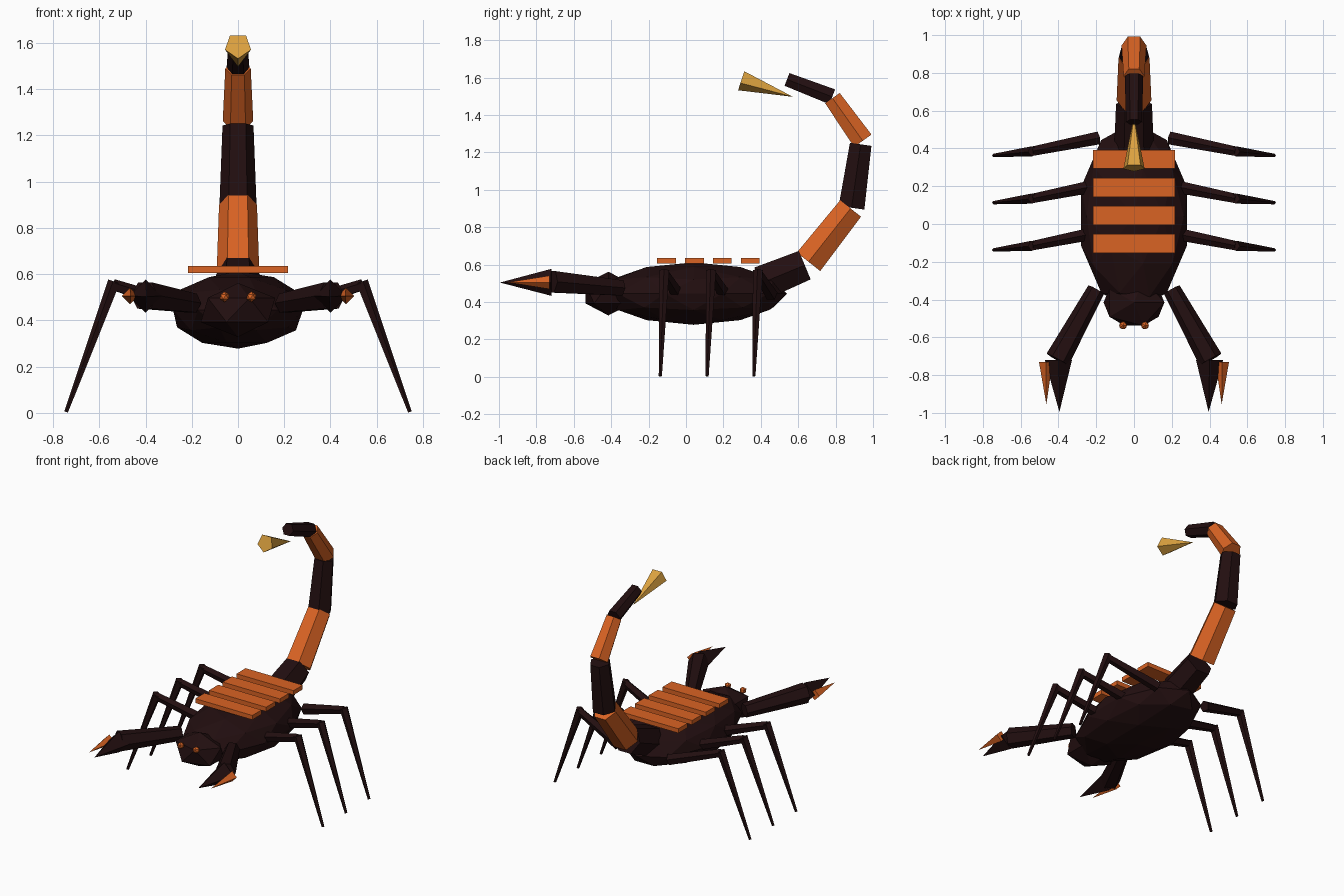
import bpy, bmesh, math
from mathutils import Vector

if "Cube" in bpy.data.objects:
    bpy.data.objects.remove(bpy.data.objects["Cube"])


def material(name, rgb):
    m = bpy.data.materials.new(name)
    m.diffuse_color = (*rgb, 1)
    m.use_nodes = True
    m.node_tree.nodes["Principled BSDF"].inputs["Base Color"].default_value = m.diffuse_color
    return m


DARK = material("dark_shell", (0.016, 0.0045, 0.005))
ORANGE = material("orange_shell", (0.70, 0.125, 0.017))
GOLD = material("gold_sting", (0.72, 0.36, 0.05))


def finish(bm, name, mat):
    bmesh.ops.recalc_face_normals(bm, faces=bm.faces)
    mesh = bpy.data.meshes.new(name)
    bm.to_mesh(mesh)
    bm.free()
    mesh.materials.append(mat)
    ob = bpy.data.objects.new(name, mesh)
    bpy.context.collection.objects.link(ob)
    return ob


def ball(name, centre, size, subdivisions, mat):
    bm = bmesh.new()
    bmesh.ops.create_icosphere(bm, subdivisions=subdivisions, radius=1)
    for v in bm.verts:
        v.co = Vector(a * b + c for a, b, c in zip(v.co, size, centre))
    return finish(bm, name, mat)


def box(name, centre, size, mat):
    bm = bmesh.new()
    bmesh.ops.create_cube(bm, size=1)
    for v in bm.verts:
        v.co = Vector(a * b + c for a, b, c in zip(v.co, size, centre))
    return finish(bm, name, mat)


def limb(name, start, end, r0, r1, sides, mat, phase=0.0):
    """Flat-sided tapered tube from start to end; r1 = 0 gives a spike."""
    a, b = Vector(start), Vector(end)
    d = (b - a).normalized()
    u = d.cross(Vector((0, 0, 1))).normalized()
    w = u.cross(d)
    bm = bmesh.new()

    def ring(c, r):
        angles = [phase + math.tau * i / sides for i in range(sides)]
        return [bm.verts.new(c + r * (u * math.cos(t) + w * math.sin(t))) for t in angles]

    first = ring(a, r0)
    bm.faces.new(first)
    if r1 > 0:
        last = ring(b, r1)
        bm.faces.new(last)
        for i in range(sides):
            j = (i + 1) % sides
            bm.faces.new((first[i], first[j], last[j], last[i]))
    else:
        tip = bm.verts.new(b)
        for i in range(sides):
            bm.faces.new((first[i], first[(i + 1) % sides], tip))
    return finish(bm, name, mat)


# Body and head
ball("body", (0, 0.04, 0.445), (0.295, 0.50, 0.167), 2, DARK)
ball("head", (0, -0.415, 0.445), (0.18, 0.145, 0.117), 1, DARK)

# Back plates
for i in range(4):
    box(f"back_plate_{i + 1}", (0, -0.104 + 0.149 * i, 0.62), (0.434, 0.1, 0.03), ORANGE)

# Tail: start (y, z), end (y, z), radii, colour
tail = [
    ((0.40, 0.50), (0.635, 0.597), 0.105, 0.095, DARK),
    ((0.655, 0.615), (0.88, 0.90), 0.092, 0.082, ORANGE),
    ((0.885, 0.904), (0.934, 1.243), 0.08, 0.067, DARK),
    ((0.945, 1.262), (0.783, 1.49), 0.066, 0.055, ORANGE),
    ((0.782, 1.497), (0.54, 1.59), 0.049, 0.042, DARK),
]
for i, (p, q, r0, r1, mat) in enumerate(tail):
    limb(f"tail_segment_{i + 1}", (0, *p), (0, *q), r0, r1, 6, mat)
limb("sting", (0, 0.297, 1.588), (0, 0.572, 1.497), 0.059, 0, 5, GOLD, -math.pi / 2)

for s, side in ((1, "right"), (-1, "left")):
    # Eyes
    ball(f"eye_{side}", (0.058 * s, -0.537, 0.502), (0.023,) * 3, 1, ORANGE)

    # Pincer arms and two-part claws
    limb(f"pincer_arm_{side}", (0.20 * s, -0.347, 0.475), (0.405 * s, -0.718, 0.508),
         0.047, 0.066, 6, DARK)
    limb(f"claw_{side}", (0.40 * s, -0.72, 0.505), (0.395 * s, -0.995, 0.504),
         0.072, 0, 4, DARK)
    limb(f"claw_thumb_{side}", (0.467 * s, -0.73, 0.505), (0.464 * s, -0.955, 0.505),
         0.036, 0, 4, ORANGE)

    # Three pairs of jointed legs
    for i, y in enumerate((-0.115, 0.135, 0.385)):
        knee = (0.54 * s, y, 0.553)
        limb(f"upper_leg_{side}_{i + 1}", (0.19 * s, y + 0.07, 0.44), knee,
             0.036, 0.026, 5, DARK, math.pi / 2)
        limb(f"lower_leg_{side}_{i + 1}", (0.535 * s, y, 0.567), (0.743 * s, y - 0.022, 0.004),
             0.028, 0.009, 5, DARK, math.pi / 2)
